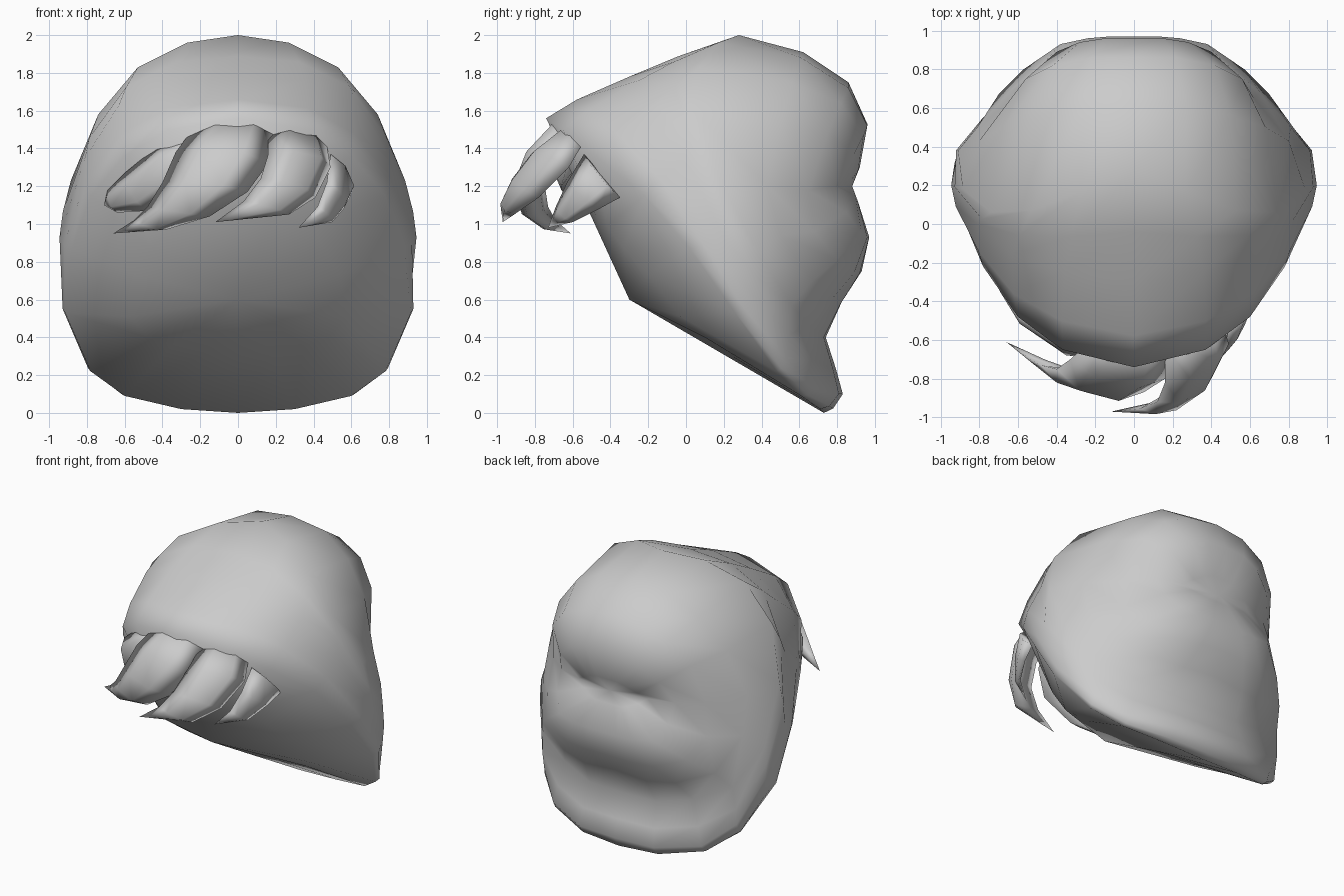
import bpy, bmesh
from mathutils import Vector

grey = bpy.data.materials.new("plain_grey")
grey.diffuse_color = (0.6, 0.6, 0.6, 1)


def make_object(name, bm):
    bmesh.ops.recalc_face_normals(bm, faces=bm.faces)
    for f in bm.faces:
        f.smooth = True
    me = bpy.data.meshes.new(name)
    bm.to_mesh(me)
    bm.free()
    me.materials.append(grey)
    ob = bpy.data.objects.new(name, me)
    bpy.context.collection.objects.link(ob)
    return ob


def loft(name, rings, start=None, end=None):
    """Skin closed rings of equal length; close each end to a point or a cap."""
    bm = bmesh.new()
    vs = [[bm.verts.new(p) for p in r] for r in rings]
    n = len(vs[0])
    for a, b in zip(vs, vs[1:]):
        for i in range(n):
            j = (i + 1) % n
            bm.faces.new((a[i], a[j], b[j], b[i]))
    for ring, pole in ((vs[0], start), (vs[-1], end)):
        if pole is None:
            bm.faces.new(ring)
        else:
            p = bm.verts.new(pole)
            for i in range(n):
                bm.faces.new((ring[i], ring[(i + 1) % n], p))
    return make_object(name, bm)


def blend(a, b, t, swell=1.0):
    c = Vector((0, 0.2, 1.0))
    return [c + (p.lerp(q, t) - c) * swell for p, q in zip(a, b)]


def mirrored(half):
    pts = [Vector(p) for p in half]
    return pts + [Vector((-p.x, p.y, p.z)) for p in pts[-2:0:-1]]


# Hood: half rings from top centre round the side to bottom centre
face = mirrored([(0, -.52, 1.08), (.19, -.48, 1.05), (.34, -.42, .99),
                 (.46, -.33, .87), (.54, -.2, .73), (.57, -.03, .51),
                 (.48, .1, .4), (.35, .17, .355), (.17, .21, .32),
                 (0, .215, .3)])
rim = mirrored([(0, -.74, 1.56), (.37, -.65, 1.5), (.6, -.48, 1.36),
                (.78, -.22, 1.15), (.88, .02, .87), (.915, .26, .53),
                (.78, .48, .22), (.6, .61, .09), (.3, .71, .02), (0, .73, 0)])
brow = mirrored([(0, -.3, 1.78), (.36, -.25, 1.76), (.63, -.16, 1.63),
                 (.81, 0, 1.35), (.945, .2, .93), (.91, .38, .6),
                 (.78, .53, .29), (.6, .68, .14), (.3, .81, .1), (0, .83, .1)])
crown = mirrored([(0, .28, 2), (.27, .17, 1.96), (.53, .07, 1.83),
                  (.74, .06, 1.58), (.885, .18, 1.23), (.91, .38, .85),
                  (.77, .56, .57), (.52, .66, .46), (.27, .73, .4),
                  (0, .74, .4)])
back_outer = mirrored([(0, .62, 1.91), (.27, .61, 1.88), (.5, .56, 1.75),
                       (.68, .5, 1.53), (.8, .43, 1.2), (.81, .5, .94),
                       (.7, .67, .7), (.45, .77, .6), (.25, .82, .58),
                       (0, .83, .6)])
back_mid = mirrored([(0, .86, 1.75), (.22, .86, 1.72), (.42, .82, 1.64),
                     (.56, .75, 1.48), (.62, .65, 1.18), (.65, .68, .96),
                     (.57, .8, .81), (.35, .89, .74), (.18, .92, .74),
                     (0, .93, .75)])
back_inner = mirrored([(0, .96, 1.53), (.15, .96, 1.52), (.28, .94, 1.47),
                       (.4, .89, 1.37), (.46, .79, 1.2), (.45, .85, 1.06),
                       (.38, .93, .95), (.24, .96, .93), (.12, .97, .93),
                       (0, .97, .93)])
fold = mirrored([(0, .92, 1.3), (.08, .92, 1.3), (.15, .91, 1.28),
                 (.22, .88, 1.24), (.28, .84, 1.2), (.22, .87, 1.16),
                 (.15, .9, 1.13), (.1, .91, 1.12), (.05, .91, 1.12),
                 (0, .91, 1.12)])
loft("hood", [face, rim, blend(rim, brow, .4, 1.017), brow,
              blend(brow, crown, .45, 1.01), crown, back_outer,
              back_mid, back_inner, fold], (0, -.3, .6), (0, .88, 1.2))


# Hair strands: pairs of edge points from root to tip, with a swollen section
def strand(name, pairs, tip):
    rings = []
    mids = [(Vector(a) + Vector(b)) / 2 for a, b in pairs] + [Vector(tip)]
    for i, (a, b) in enumerate(pairs):
        a, b = Vector(a), Vector(b)
        along = mids[i + 1] - mids[max(i - 1, 0)]
        n = (b - a).cross(along).normalized()
        if n.y > 0:
            n = -n
        t = (b - a).length * .17
        rings.append([a, a.lerp(b, .3) + n * t, a.lerp(b, .75) + n * t, b,
                      a.lerp(b, .5) - n * t * .5])
    loft(name, rings, None, tip)


strand("hair_side_left", [((-.15, -.62, 1.53), (-.12, -.66, 1.2)),
                          ((-.43, -.56, 1.41), (-.3, -.66, 1.18)),
                          ((-.6, -.46, 1.27), (-.48, -.54, 1.07)),
                          ((-.69, -.31, 1.18), (-.64, -.38, 1.06))],
       (-.71, -.3, 1.1))
strand("hair_centre", [((-.22, -.6, 1.53), (.2, -.64, 1.5)),
                       ((-.33, -.7, 1.38), (.16, -.8, 1.32)),
                       ((-.4, -.75, 1.22), (.05, -.87, 1.17)),
                       ((-.48, -.73, 1.09), (-.15, -.84, 1.04)),
                       ((-.55, -.69, 1.02), (-.38, -.74, .97))],
       (-.66, -.61, .95))
strand("hair_right", [((.16, -.63, 1.5), (.47, -.55, 1.42)),
                      ((.16, -.82, 1.37), (.49, -.62, 1.3)),
                      ((.12, -.92, 1.24), (.41, -.78, 1.14)),
                      ((.03, -.955, 1.12), (.27, -.91, 1.05))],
       (-.12, -.97, 1.01))
strand("hair_side_right", [((.49, -.54, 1.37), (.59, -.35, 1.14)),
                           ((.47, -.63, 1.22), (.56, -.46, 1.08)),
                           ((.42, -.69, 1.09), (.5, -.6, 1.01))],
       (.32, -.73, .98))
